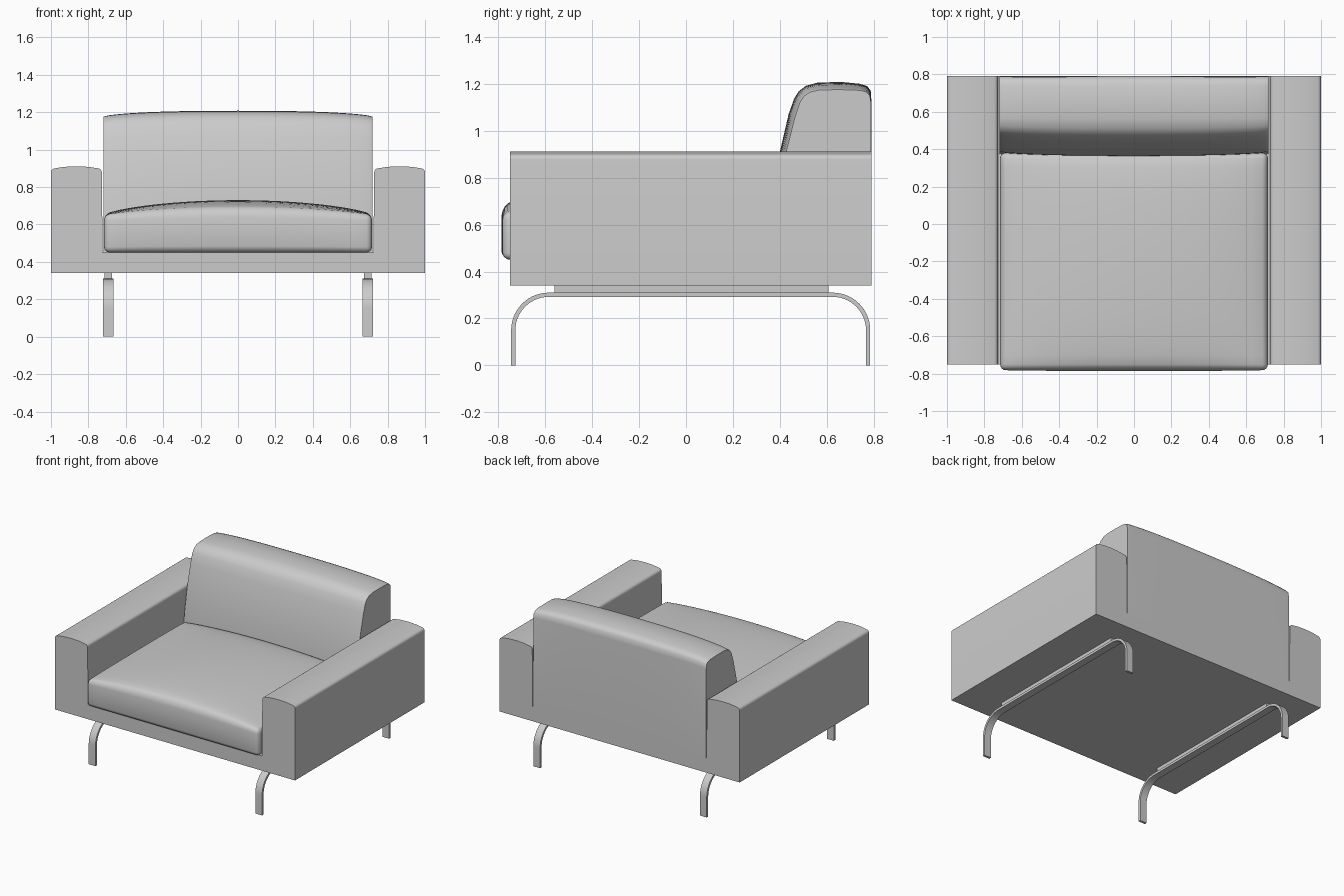
import bpy, bmesh
from math import sin, cos, pi

if "Cube" in bpy.data.objects:
    bpy.data.objects.remove(bpy.data.objects["Cube"])


def finish(name, bm, angle=35, mirror=False):
    bmesh.ops.recalc_face_normals(bm, faces=bm.faces)
    me = bpy.data.meshes.new(name)
    bm.to_mesh(me)
    bm.free()
    ob = bpy.data.objects.new(name, me)
    bpy.context.collection.objects.link(ob)
    bpy.ops.object.select_all(action='DESELECT')
    bpy.context.view_layer.objects.active = ob
    ob.select_set(True)
    bpy.ops.object.shade_smooth_by_angle(angle=angle * pi / 180)
    if mirror:
        ob.modifiers.new("mirror", 'MIRROR')
    return ob


def loft(rings):
    """Skin a list of closed rings and cap both ends."""
    bm = bmesh.new()
    vs = [[bm.verts.new(p) for p in r] for r in rings]
    n = len(rings[0])
    for a, b in zip(vs, vs[1:]):
        for i in range(n):
            j = (i + 1) % n
            bm.faces.new((a[i], a[j], b[j], b[i]))
    bm.faces.new(vs[0])
    bm.faces.new(vs[-1])
    return bm


def arc(cx, cz, r, a0, a1, n):
    return [(cx + r * cos(a), cz + r * sin(a))
            for a in [(a0 + (a1 - a0) * i / n) * pi / 180 for i in range(n + 1)]]


# Frame: U-shaped body, two softly topped arms joined by a base slab
r = 0.022
arm = ([(0.724, 0.45)] + [(x, z) for x, z in arc(0.728 + r, 0.9 - r, r, 180, 100, 5)]
       + [(0.80, 0.908), (0.864, 0.911), (0.93, 0.908)]
       + arc(1 - r, 0.9 - r, r, 80, 0, 5) + [(1.0, 0.34)])
outline = arm + [(-x, z) for x, z in reversed(arm)]
finish("frame", loft([[(x, y, z) for x, z in outline] for y in (-0.75, 0.79)]))

# Seat cushion: subdivided block, rounded edges, crowned top
bm = bmesh.new()
bmesh.ops.create_cube(bm, size=2)
for v in bm.verts:
    v.co = (v.co.x * 0.716, -0.2 + v.co.y * 0.58, 0.55 + v.co.z * 0.1)
bmesh.ops.bevel(bm, geom=bm.edges[:], offset=0.03, segments=4, profile=0.5,
                affect='EDGES')
for axis in (0, 1):
    long_edges = [e for e in bm.edges
                  if abs(e.verts[0].co[axis] - e.verts[1].co[axis]) > 0.8]
    bmesh.ops.subdivide_edges(bm, edges=long_edges, cuts=23, use_grid_fill=True)
for v in bm.verts:
    u = max(0, 1 - (v.co.x / 0.716) ** 2)
    w = max(0, 1 - ((v.co.y + 0.2) / 0.58) ** 2)
    t = (v.co.z - 0.45) / 0.2
    if v.co.y < -0.7:
        v.co.y -= 0.012 * u ** 0.5 * (1 - (2 * t - 1) ** 2)
    v.co.z += t * (0.022 * u + 0.058 * u ** 0.6 * w ** 0.4)
finish("seat_cushion", bm, 50)

# Backrest: lofted wedge profile that swells between its end panels
side = [(0.375, 0.45), (0.39, 0.70), (0.427, 0.91), (0.465, 1.06), (0.485, 1.12),
        (0.503, 1.147), (0.53, 1.165), (0.57, 1.174), (0.66, 1.175), (0.74, 1.172),
        (0.768, 1.165), (0.783, 1.15), (0.788, 1.12), (0.79, 0.45)]
middle = [(0.36, 0.45), (0.365, 0.70), (0.40, 0.91), (0.437, 1.07), (0.46, 1.135),
          (0.48, 1.168), (0.51, 1.191), (0.56, 1.205), (0.66, 1.208), (0.74, 1.2),
          (0.772, 1.19), (0.787, 1.17), (0.79, 1.13), (0.79, 0.45)]
rings = []
for i in range(33):
    u = -cos(pi * i / 32)
    k = (1 - abs(u) ** 2.5) ** 0.6
    rings.append([(u * 0.72, a + (c - a) * k, b + (d - b) * k)
                  for (a, b), (c, d) in zip(side, middle)])
finish("backrest", loft(rings), 40)

# Legs: flat strap bent into a wide arch, one under each side
outer = ([(-0.745, 0)] + arc(-0.585, 0.15, 0.16, 180, 90, 14)
         + arc(0.625, 0.15, 0.16, 90, 0, 14) + [(0.785, 0)])
inner = ([(-0.727, 0)] + arc(-0.585, 0.15, 0.142, 180, 90, 14)
         + arc(0.625, 0.15, 0.142, 90, 0, 14) + [(0.767, 0)])
strap = outer + inner[::-1]
finish("legs", loft([[(x, y, z) for y, z in strap] for x in (0.666, 0.722)]),
       mirror=True)

# Mounting bars between the legs and the frame
bar = [(-0.56, 0.308), (0.608, 0.308), (0.608, 0.342), (-0.56, 0.342)]
finish("mounting_bars", loft([[(x, y, z) for y, z in bar] for x in (0.674, 0.714)]),
       mirror=True)
